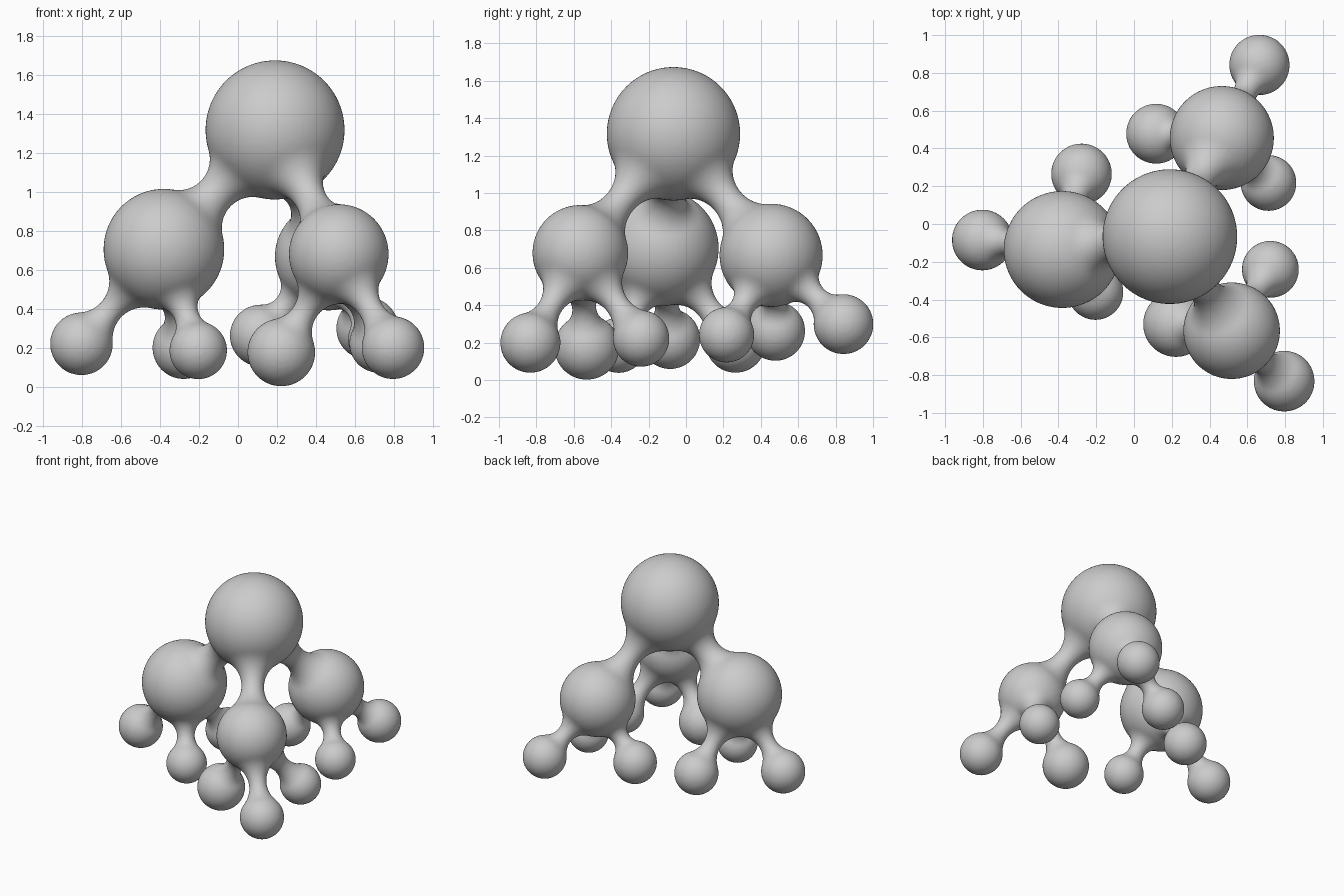
import bpy, bmesh, math
from mathutils import Vector, Matrix

if "Cube" in bpy.data.objects:
    bpy.data.objects.remove(bpy.data.objects["Cube"])

# Ball tree: (centre, radius), each branch ball with its neck waist and three tips
TOP = ((0.19, -0.067, 1.317), 0.357)
BRANCHES = [
    (((-0.38, -0.135, 0.705), 0.31), 0.10, [
        ((-0.803, -0.085, 0.22), 0.161),
        ((-0.278, 0.265, 0.20), 0.161),
        ((-0.204, -0.36, 0.186), 0.148)]),
    (((0.465, 0.455, 0.667), 0.276), 0.085, [
        ((0.117, 0.478, 0.262), 0.159),
        ((0.664, 0.842, 0.299), 0.16),
        ((0.712, 0.217, 0.242), 0.148)]),
    (((0.517, -0.565, 0.68), 0.256), 0.082, [
        ((0.722, -0.24, 0.222), 0.151),
        ((0.222, -0.53, 0.176), 0.174),
        ((0.795, -0.832, 0.20), 0.161)]),
]
TIP_WAIST = 0.064

bm = bmesh.new()


def ball(b):
    bmesh.ops.create_uvsphere(bm, u_segments=64, v_segments=32, radius=b[1],
                              matrix=Matrix.Translation(b[0]))


def neck(b1, b2, waist, seg=48, steps=20):
    """Revolved concave arc, tangent to both balls."""
    (c1, r1), (c2, r2) = b1, b2
    c1, c2 = Vector(c1), Vector(c2)
    axis = c2 - c1
    d = axis.length
    R, h, x = (d - r1 - r2) / 2, 0, 0
    while h - R < waist and x < d:           # smallest fillet that gives the waist
        R += 0.0005
        x = (d * d + (r1 + R) ** 2 - (r2 + R) ** 2) / (2 * d)
        h = math.sqrt(max((r1 + R) ** 2 - x * x, 0))
    a1 = math.atan2(-h, -x)
    a2 = math.atan2(-h, d - x)
    arc = []
    for i in range(steps + 1):
        a = a1 + (a2 - a1) * i / steps
        arc.append((x + R * math.cos(a), h + R * math.sin(a)))
    frame = Matrix.Translation(c1) @ axis.to_track_quat('Z', 'Y').to_matrix().to_4x4()
    rings = [[bm.verts.new(frame @ Vector((r * math.cos(t), r * math.sin(t), z)))
              for t in (2 * math.pi * k / seg for k in range(seg))] for z, r in arc]
    for p, q in zip(rings, rings[1:]):
        for k in range(seg):
            n = (k + 1) % seg
            bm.faces.new((p[k], p[n], q[n], q[k]))
    # flat ends hidden inside the balls
    bm.faces.new(rings[0][::-1])
    bm.faces.new(rings[-1])


ball(TOP)
for branch, waist, tips in BRANCHES:
    ball(branch)
    neck(TOP, branch, waist)
    for tip in tips:
        ball(tip)
        neck(branch, tip, TIP_WAIST)

me = bpy.data.meshes.new("branching_balls")
bmesh.ops.recalc_face_normals(bm, faces=bm.faces[:])
bm.to_mesh(me)
bm.free()
obj = bpy.data.objects.new("branching_balls", me)
bpy.context.collection.objects.link(obj)

# Fuse everything into one smooth skin
rm = obj.modifiers.new("fuse", 'REMESH')
rm.mode = 'VOXEL'
rm.voxel_size = 0.012
rm.use_smooth_shade = True
sm = obj.modifiers.new("relax", 'SMOOTH')
sm.factor = 0.5
sm.iterations = 4
